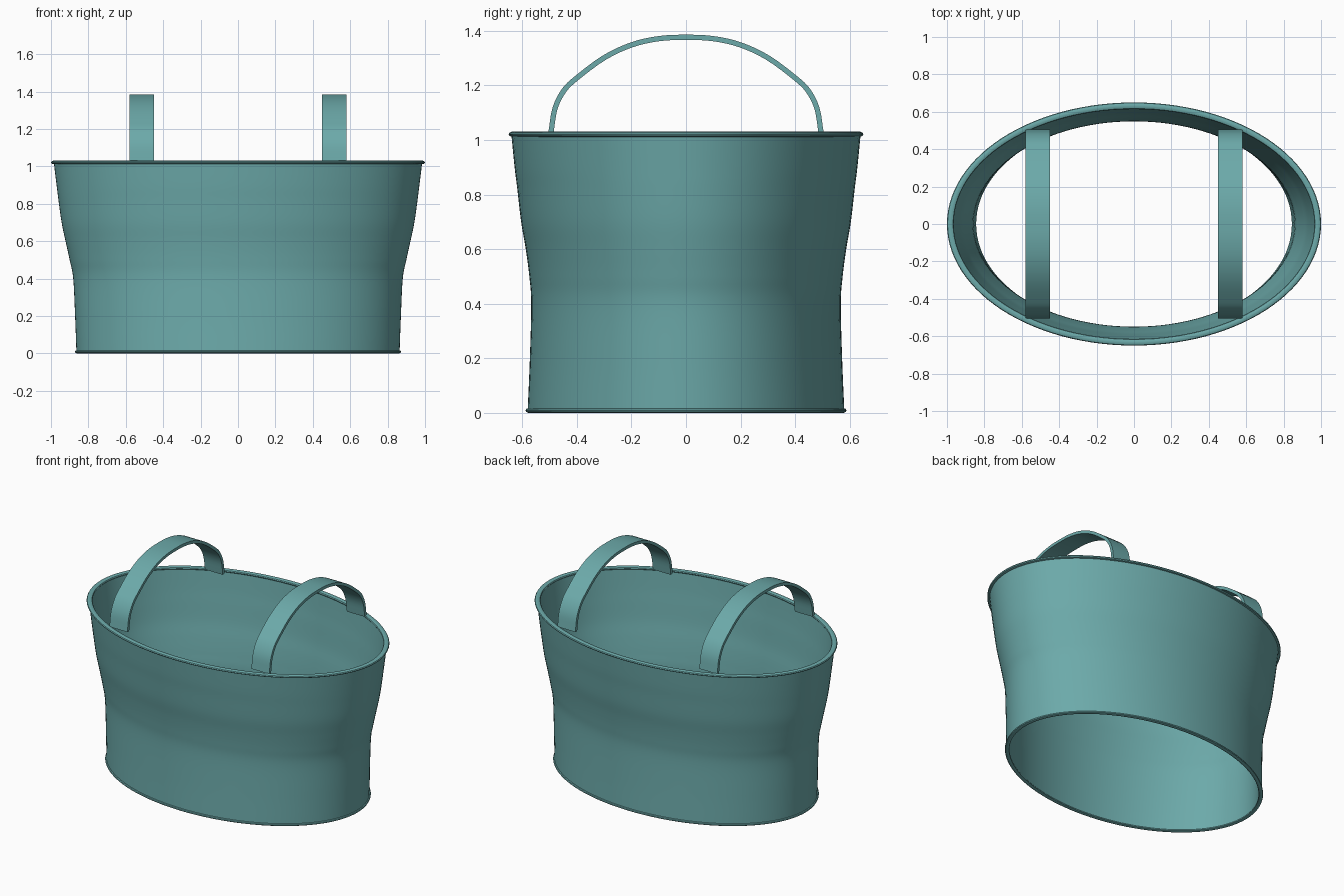
import bpy, bmesh, math

if "Cube" in bpy.data.objects:
    bpy.data.objects.remove(bpy.data.objects["Cube"])

teal = bpy.data.materials.new("teal")
teal.diffuse_color = (0.15, 0.40, 0.40, 1)
teal.use_nodes = True
teal.node_tree.nodes["Principled BSDF"].inputs["Base Color"].default_value = teal.diffuse_color


def smooth_path(pts, steps=6):
    """Catmull-Rom interpolation through the given points."""
    ext = [[2 * a - b for a, b in zip(pts[0], pts[1])]] + list(pts)
    ext.append([2 * a - b for a, b in zip(pts[-1], pts[-2])])
    out = []
    for i in range(1, len(ext) - 2):
        for s in range(steps):
            t = s / steps
            out.append(tuple(
                0.5 * (2 * b + (c - a) * t + (2 * a - 5 * b + 4 * c - d) * t * t
                       + (3 * b - a - 3 * c + d) * t ** 3)
                for a, b, c, d in zip(*ext[i - 1:i + 3])))
    return out + [tuple(pts[-1])]


def finish(name, bm):
    bmesh.ops.recalc_face_normals(bm, faces=bm.faces)
    mesh = bpy.data.meshes.new(name)
    bm.to_mesh(mesh)
    bm.free()
    obj = bpy.data.objects.new(name, mesh)
    bpy.context.collection.objects.link(obj)
    mesh.materials.append(teal)
    bpy.ops.object.select_all(action='DESELECT')
    obj.select_set(True)
    bpy.context.view_layer.objects.active = obj
    bpy.ops.object.shade_smooth_by_angle(angle=math.radians(35))
    return obj


def elliptic_lathe(name, loop, n=112):
    """Sweep a closed loop of (x radius, y radius, z) around the ellipse."""
    bm = bmesh.new()
    rings = []
    for k in range(n):
        a = 2 * math.pi * k / n
        rings.append([bm.verts.new((rx * math.cos(a), ry * math.sin(a), z))
                      for rx, ry, z in loop])
    m = len(loop)
    for k in range(n):
        p, q = rings[k], rings[(k + 1) % n]
        for j in range(m):
            bm.faces.new((p[j], q[j], q[(j + 1) % m], p[(j + 1) % m]))
    return finish(name, bm)


def bead(name, rx, ry, z, half_w, half_h):
    loop = [(rx + half_w * math.cos(t), ry + half_w * math.cos(t), z + half_h * math.sin(t))
            for t in (2 * math.pi * i / 10 for i in range(10))]
    return elliptic_lathe(name, loop)


# Open oval wall with a soft waist
WALL = 0.018
outer = smooth_path([(0.864, 0.580, 0.008), (0.871, 0.572, 0.20), (0.881, 0.567, 0.40),
                     (0.900, 0.574, 0.50), (0.922, 0.587, 0.60), (0.943, 0.604, 0.70),
                     (0.960, 0.618, 0.82), (0.970, 0.628, 0.90), (0.985, 0.640, 1.022)])
inner = [(x - WALL, y - WALL, z) for x, y, z in reversed(outer)]
elliptic_lathe("bag_wall", outer + inner)

# Rolled edges
bead("top_rim", 0.982, 0.632, 1.021, 0.018, 0.010)
bead("bottom_rim", 0.858, 0.574, 0.009, 0.014, 0.009)

# Arched strap handles
half = [(0.0, 1.376), (0.10, 1.371), (0.20, 1.348), (0.30, 1.301), (0.40, 1.227),
        (0.447, 1.181), (0.480, 1.115), (0.495, 1.025)]
path = smooth_path([(-y, z) for y, z in reversed(half[1:])] + half, 4)
THICK, WIDTH = 0.019, 0.13
for name, cx in (("left_handle", -0.515), ("right_handle", 0.515)):
    bm = bmesh.new()
    rows = []
    for i, (y, z) in enumerate(path):
        a, b = path[max(i - 1, 0)], path[min(i + 1, len(path) - 1)]
        dy, dz = b[0] - a[0], b[1] - a[1]
        length = math.hypot(dy, dz)
        ny, nz = -dz / length * THICK / 2, dy / length * THICK / 2
        rows.append([bm.verts.new((cx + sx * WIDTH / 2, y + sn * ny, z + sn * nz))
                     for sx, sn in ((-1, -1), (1, -1), (1, 1), (-1, 1))])
    for p, q in zip(rows, rows[1:]):
        for j in range(4):
            bm.faces.new((p[j], p[(j + 1) % 4], q[(j + 1) % 4], q[j]))
    bm.faces.new(rows[0])
    bm.faces.new(rows[-1])
    finish(name, bm)
